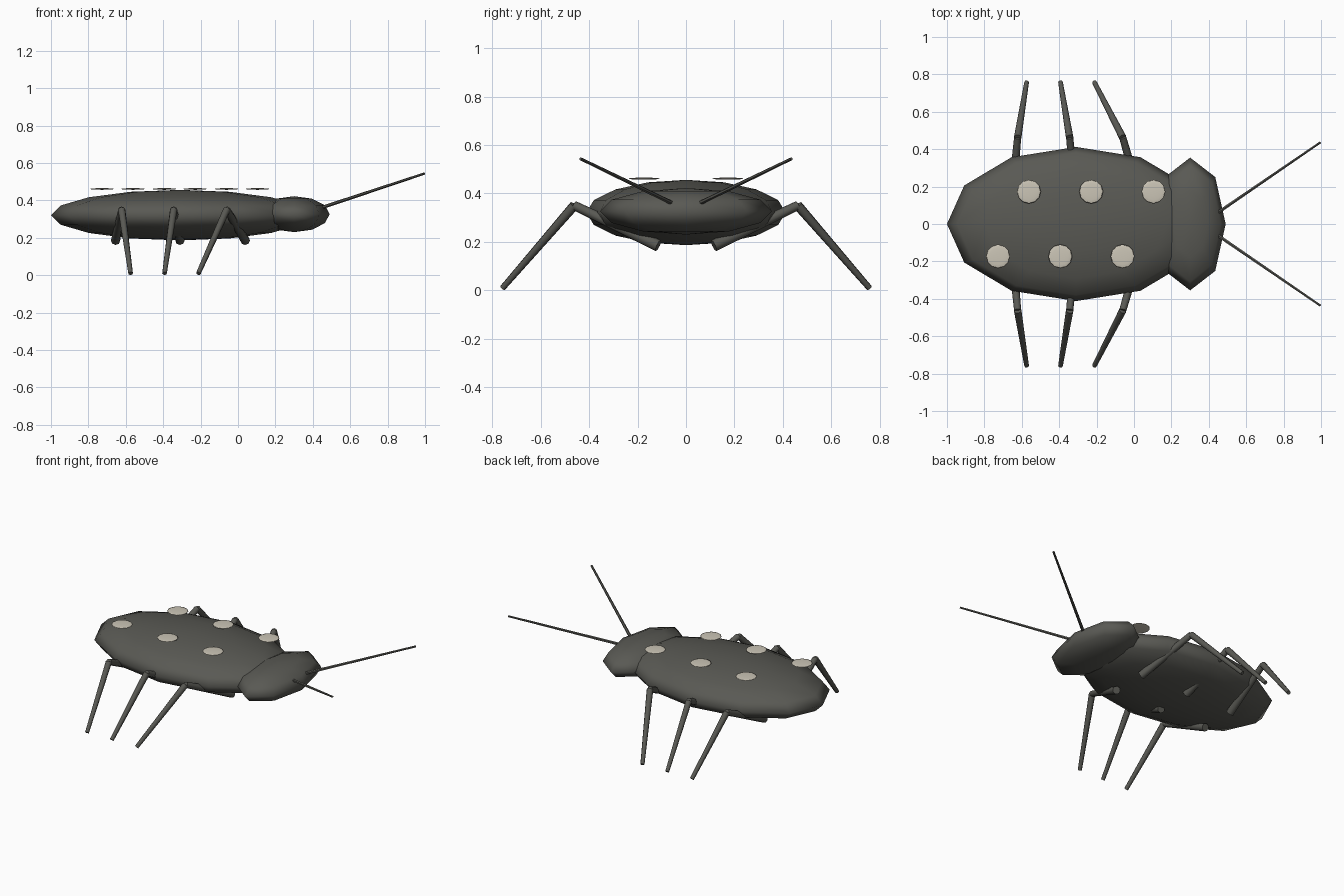
import bpy
import math
from mathutils import Vector

cube = bpy.data.objects.get("Cube")
if cube:
    bpy.data.objects.remove(cube, do_unlink=True)


def material(name, rgb):
    m = bpy.data.materials.new(name)
    m.use_nodes = True
    m.diffuse_color = (*rgb, 1)
    m.node_tree.nodes["Principled BSDF"].inputs["Base Color"].default_value = (*rgb, 1)
    return m


shell = material("charcoal shell", (0.1, 0.1, 0.088))
cream = material("cream spot", (0.6, 0.56, 0.47))


def finish(name, mat, angle):
    ob = bpy.context.object
    ob.name = name
    ob.data.materials.append(mat)
    bpy.ops.object.transform_apply(location=False, rotation=False, scale=True)
    bpy.ops.object.shade_smooth_by_angle(angle=math.radians(angle))
    return ob


def ellipsoid(name, centre, radii, segments, rings, mat):
    bpy.ops.mesh.primitive_uv_sphere_add(segments=segments, ring_count=rings, location=centre)
    bpy.context.object.scale = radii
    return finish(name, mat, 180)


def rod(name, start, end, r1, r2, sides=8):
    a, b = Vector(start), Vector(end)
    d = b - a
    bpy.ops.mesh.primitive_cone_add(vertices=sides, radius1=r1, radius2=r2, depth=d.length,
                                    location=(a + b) / 2,
                                    rotation=d.to_track_quat('Z', 'Y').to_euler())
    return finish(name, shell, 50)


# Body and head
ellipsoid("body", (-0.31, 0, 0.321), (0.69, 0.412, 0.135), 12, 8, shell)
ellipsoid("head", (0.30, 0, 0.326), (0.19, 0.355, 0.096), 8, 6, shell)

# Staggered rows of flat spots hovering just over the back
for row, y, first in (("left", 0.173, -0.562), ("right", -0.173, -0.727)):
    for i in range(3):
        ellipsoid(f"spot_{row}_{i + 1}", (first + i * 0.333, y, 0.461),
                  (0.064, 0.064, 0.0045), 12, 8, cream)

# Legs: hip x, knee x, foot x for each pair
pairs = {"rear": (-0.655, -0.622, -0.574),
         "middle": (-0.31, -0.344, -0.393),
         "front": (0.04, -0.06, -0.212)}
for side, s in (("left", 1), ("right", -1)):
    for pair, (hip, knee, foot) in pairs.items():
        knee_at = (knee, s * 0.462, 0.35)
        rod(f"{pair}_{side}_upper_leg", (hip, s * 0.115, 0.184), knee_at, 0.025, 0.019)
        rod(f"{pair}_{side}_lower_leg", knee_at, (foot, s * 0.758, 0.009), 0.02, 0.0125)
    # Antenna sweeping forward and out
    rod(f"{side}_antenna", (0.45, s * 0.062, 0.362), (0.996, s * 0.436, 0.543), 0.0095, 0.0065, 6)
